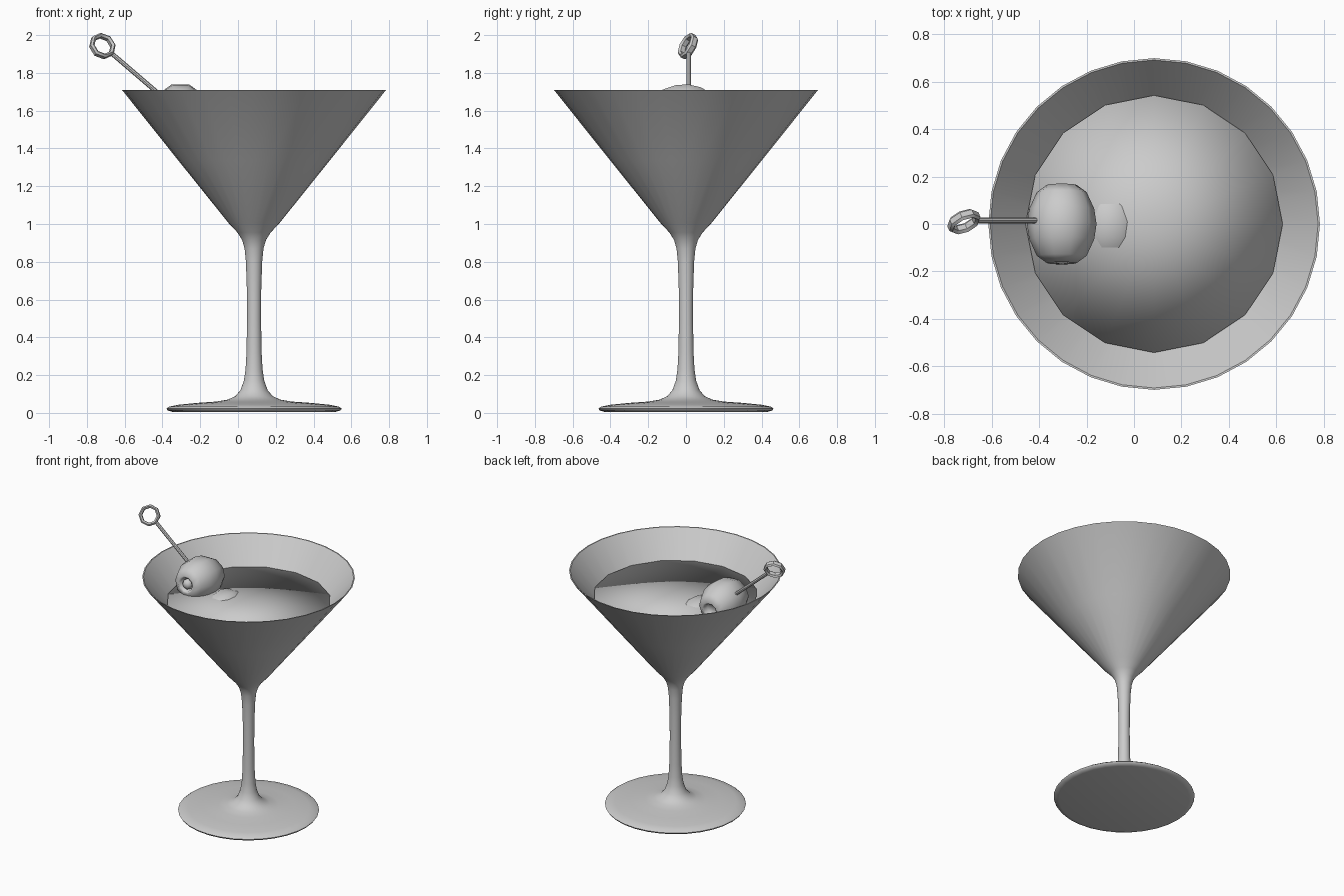
import bpy, bmesh, math
from mathutils import Vector, Matrix

if "Cube" in bpy.data.objects:
    bpy.data.objects.remove(bpy.data.objects["Cube"])

CX = 0.085  # glass axis offset


def finish(bm, name, matrix, angle=None):
    bmesh.ops.remove_doubles(bm, verts=bm.verts, dist=1e-5)
    bmesh.ops.recalc_face_normals(bm, faces=bm.faces)
    me = bpy.data.meshes.new(name)
    bm.to_mesh(me)
    bm.free()
    ob = bpy.data.objects.new(name, me)
    bpy.context.collection.objects.link(ob)
    ob.matrix_world = matrix
    bpy.ops.object.select_all(action='DESELECT')
    bpy.context.view_layer.objects.active = ob
    ob.select_set(True)
    if angle is None:
        bpy.ops.object.shade_smooth()
    else:
        bpy.ops.object.shade_smooth_by_angle(angle=math.radians(angle))
    return ob


def lathe(name, profile, sides, matrix, angle=None, closed=False):
    """Revolve (radius, height) points about local z."""
    bm = bmesh.new()
    rings = []
    for r, z in profile:
        rings.append([bm.verts.new((r * math.cos(2 * math.pi * i / sides),
                                    r * math.sin(2 * math.pi * i / sides), z))
                      if r > 0 or i == 0 else None for i in range(sides)])
    pairs = list(zip(rings, rings[1:]))
    if closed:
        pairs.append((rings[-1], rings[0]))
    for a, b in pairs:
        for i in range(sides):
            j = (i + 1) % sides
            quad = [a[i] or a[0], a[j] or a[0], b[j] or b[0], b[i] or b[0]]
            bm.faces.new(list(dict.fromkeys(quad)))
    return finish(bm, name, matrix, angle)


def facing(loc, direction):
    return Matrix.Translation(loc) @ Vector(direction).to_track_quat('Z', 'Y').to_matrix().to_4x4()


# Glass: foot, stem, conical bowl and inner wall in one revolved profile
glass = [(0, 0.005), (0.43, 0.005), (0.458, 0.013), (0.464, 0.023), (0.45, 0.033),
         (0.40, 0.043), (0.30, 0.053), (0.20, 0.060), (0.14, 0.070), (0.10, 0.088),
         (0.072, 0.12), (0.054, 0.17), (0.045, 0.23), (0.040, 0.32), (0.037, 0.50),
         (0.038, 0.65), (0.043, 0.80), (0.050, 0.87), (0.063, 0.915), (0.088, 0.955),
         (0.135, 1.005), (0.40, 1.335), (0.696, 1.706), (0.70, 1.71), (0.692, 1.71),
         (0.38, 1.335), (0.12, 1.015), (0.05, 0.965), (0, 0.955)]
lathe("glass", glass, 32, Matrix.Translation((CX, 0, 0)), 50)

# Drink filling the bowl
drink = [(0, 0.965), (0.05, 0.975), (0.11, 1.02), (0.37, 1.335), (0.543, 1.537), (0, 1.537)]
lathe("drink", drink, 16, Matrix.Translation((CX, 0, 0)))

# Two olives across the pick, each with a hole at both ends and a stuffing knob
olive = [(0, 0.13), (0.042, 0.13), (0.048, 0.158), (0.062, 0.166), (0.105, 0.135),
         (0.137, 0.065), (0.147, 0), (0.137, -0.065), (0.105, -0.135),
         (0.062, -0.166), (0.048, -0.158), (0.042, -0.13), (0, -0.13)]
knob = [(0, 0.172), (0.022, 0.168), (0.036, 0.15), (0.036, 0.12), (0, 0.12)]
for k, loc in enumerate([(-0.305, 0, 1.60), (-0.10, 0, 1.417)]):
    m = facing(loc, (0.0, -1, 0.08))
    lathe(f"olive_{k + 1}", olive, 10, m)
    lathe(f"olive_stuffing_{k + 1}", knob, 8, m)

# Pick shaft
top, tip = Vector((-0.672, 0.015, 1.906)), Vector((0.04, 0.015, 1.296))
length = (tip - top).length
shaft = [(0, 0), (0.012, 0), (0.012, length - 0.06), (0, length)]
lathe("pick_shaft", shaft, 8, facing(top, tip - top), 40)

# Octagonal ring handle, twisted about the pick
band = [(0.072, -0.012), (0.072, 0.012), (0.062, 0.022), (0.050, 0.012),
        (0.050, -0.012), (0.062, -0.022)]
lathe("pick_ring", band, 8, facing((-0.718, 0.01, 1.942), (-0.45, 1, -0.53)), 40, closed=True)
